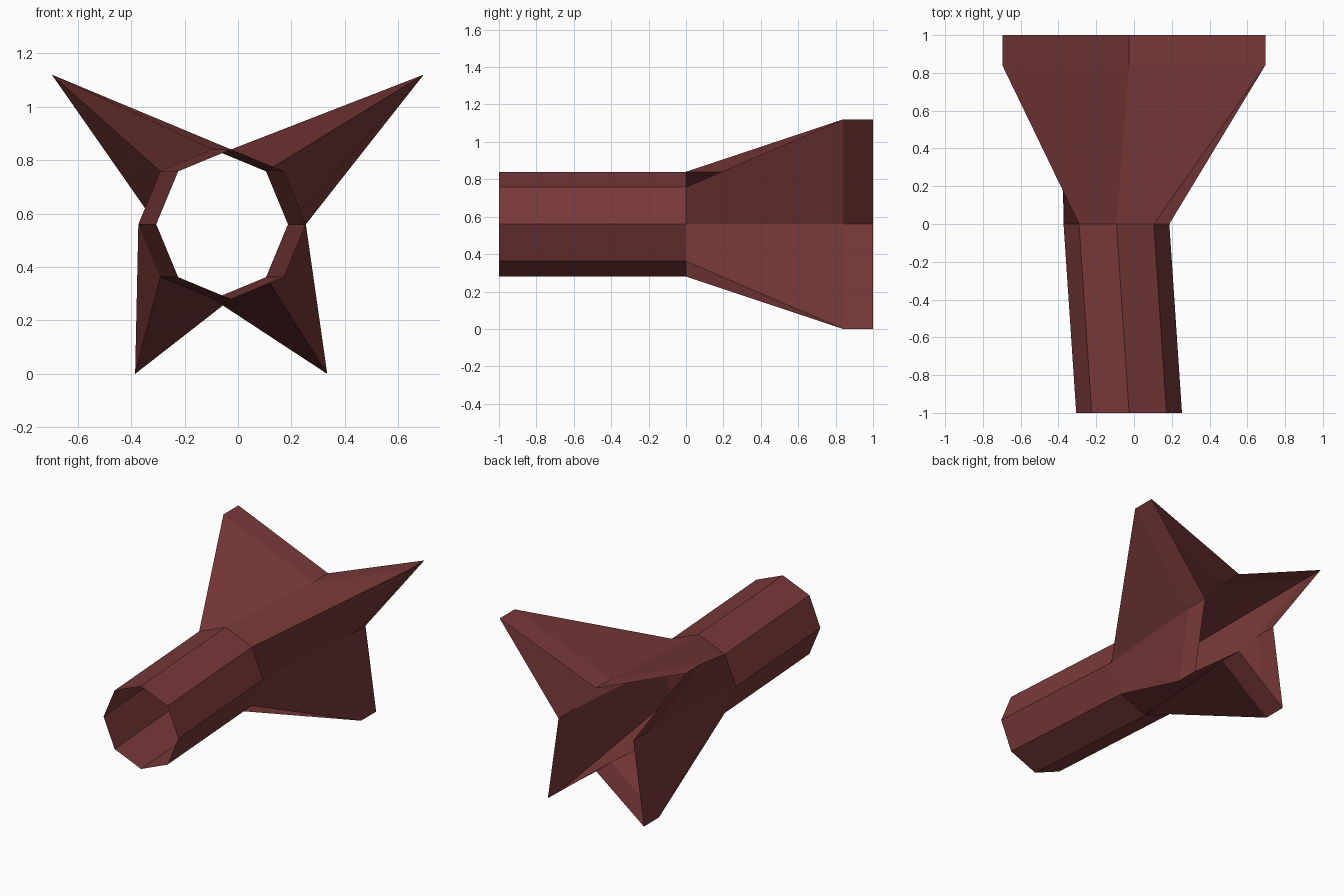
import bpy, bmesh, math

if "Cube" in bpy.data.objects:
    bpy.data.objects.remove(bpy.data.objects["Cube"])

RADIUS, MID_Z = 0.28, 0.56

red = bpy.data.materials.new("dark_red")
red.diffuse_color = (0.19, 0.04, 0.04, 1)
red.use_nodes = True
red.node_tree.nodes["Principled BSDF"].inputs["Base Color"].default_value = red.diffuse_color


def ring(cx, y, tips=None):
    """Octagon section; tips replace the four diagonal corners."""
    pts = []
    for i in range(8):
        a = i * math.pi / 4
        x, z = cx + RADIUS * math.cos(a), MID_Z + RADIUS * math.sin(a)
        if tips and i % 2:
            x, z = tips[i // 2]
        pts.append((x, y, z))
    return pts


def loft(name, sections):
    """Open-ended single-wall skin through the sections."""
    bm = bmesh.new()
    rows = [[bm.verts.new(p) for p in s] for s in sections]
    for a, b in zip(rows, rows[1:]):
        for i in range(8):
            j = (i + 1) % 8
            bm.faces.new((a[i], b[i], b[j], a[j]))
    me = bpy.data.meshes.new(name)
    bm.to_mesh(me)
    bm.free()
    me.materials.append(red)
    ob = bpy.data.objects.new(name, me)
    bpy.context.collection.objects.link(ob)


# star points: upper right, upper left, lower left, lower right
tips = [(0.695, 1.12), (-0.697, 1.12), (-0.385, 0.0), (0.334, 0.0)]

# slightly skewed octagonal tube
loft("tube", [ring(-0.026, -1), ring(-0.093, 0)])
# flare opening into a four-pointed star with a straight rim
loft("star_flare", [ring(-0.093, 0), ring(-0.026, 0.84, tips), ring(-0.026, 1, tips)])
